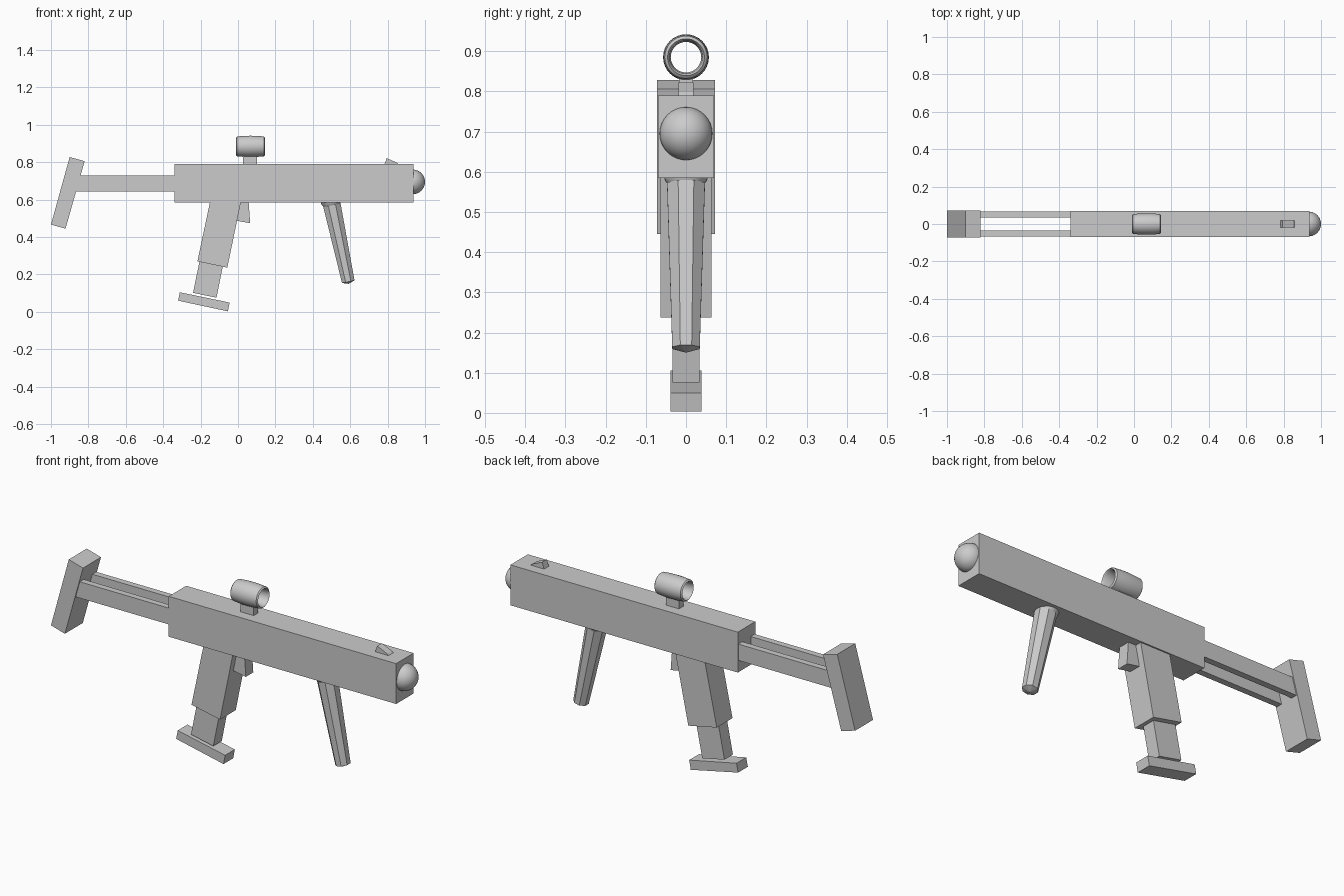
import bpy, bmesh
from math import pi, radians
from mathutils import Matrix, Vector

if "Cube" in bpy.data.objects:
    bpy.data.objects.remove(bpy.data.objects["Cube"])

GREY = (0.6, 0.6, 0.6, 1)
grey = bpy.data.materials.new("plain grey")
grey.use_nodes = True
grey.diffuse_color = GREY
grey.node_tree.nodes["Principled BSDF"].inputs["Base Color"].default_value = GREY


def finish(name, bm):
    bmesh.ops.recalc_face_normals(bm, faces=bm.faces[:])
    mesh = bpy.data.meshes.new(name)
    bm.to_mesh(mesh)
    bm.free()
    mesh.materials.append(grey)
    obj = bpy.data.objects.new(name, mesh)
    bpy.context.collection.objects.link(obj)
    return obj


def slab(name, outline, half, y=0):
    """Extrude an x-z outline along y."""
    bm = bmesh.new()
    face = bm.faces.new([bm.verts.new((x, y - half, z)) for x, z in outline])
    side = bmesh.ops.extrude_face_region(bm, geom=[face])["geom"]
    verts = [v for v in side if isinstance(v, bmesh.types.BMVert)]
    bmesh.ops.translate(bm, verts=verts, vec=(0, 2 * half, 0))
    return finish(name, bm)


def box(name, x0, x1, z0, z1, half, y=0):
    return slab(name, [(x0, z0), (x1, z0), (x1, z1), (x0, z1)], half, y)


def lathe(name, profile, steps, matrix, closed=False):
    """Spin a (radius, height) profile about z, then place it."""
    bm = bmesh.new()
    verts = [bm.verts.new((r, 0, h)) for r, h in profile]
    edges = [bm.edges.new(p) for p in zip(verts, verts[1:])]
    if closed:
        edges.append(bm.edges.new((verts[-1], verts[0])))
    bmesh.ops.spin(bm, geom=verts + edges, cent=(0, 0, 0), axis=(0, 0, 1),
                   angle=2 * pi, steps=steps)
    bmesh.ops.remove_doubles(bm, verts=bm.verts[:], dist=0.0005)
    bm.transform(matrix)
    return finish(name, bm)


# Body and sliding stock
box("body", -0.34, 0.937, 0.585, 0.79, 0.07)
for side, y in (("left", 0.05), ("right", -0.05)):
    box(side + "_stock_bar", -0.88, -0.33, 0.645, 0.728, 0.016, y)
slab("stock_plate", [(-1, 0.467), (-0.922, 0.445), (-0.82, 0.806), (-0.9, 0.828)], 0.072)

# Grip, its lower extension and foot
slab("grip", [(-0.217, 0.27), (-0.057, 0.237), (0.02, 0.61), (-0.145, 0.61)], 0.063)
slab("grip_extension", [(-0.24, 0.102), (-0.115, 0.076), (-0.08, 0.25), (-0.205, 0.276)], 0.034)
slab("grip_foot", [(-0.32, 0.06), (-0.054, 0.003), (-0.045, 0.05), (-0.311, 0.105)], 0.039)
slab("trigger", [(-0.005, 0.487), (0.065, 0.474), (0.056, 0.6), (0.012, 0.6)], 0.03)

# Slanted eight-sided fore grip with a collar and blunt tip
top, tip = Vector((0.497, 0, 0.595)), Vector((0.592, 0, 0.15))
axis = tip - top
length = axis.length
place = (Matrix.Translation(top) @ axis.to_track_quat("Z", "Y").to_matrix().to_4x4()
         @ Matrix.Rotation(radians(22.5), 4, "Z"))
lathe("fore_grip", [(0, 0.02), (0.051, 0.026), (0.037, length - 0.012), (0, length)], 8, place)
collar = lathe("fore_grip_collar", [(0, -0.02), (0.058, -0.01), (0.053, 0.015), (0.04, 0.034),
                                    (0, 0.035)], 24, place)

# Hollow barrel-shaped sight tube on its mount
lathe("sight_tube", [(0.046, -0.078), (0.053, -0.072), (0.056, -0.035), (0.057, 0),
                     (0.056, 0.035), (0.053, 0.072), (0.046, 0.078), (0.041, 0.07),
                     (0.038, 0), (0.041, -0.07)], 32,
      Matrix.Translation((0.067, 0, 0.885)) @ Matrix.Rotation(pi / 2, 4, "Y"), True)
box("sight_mount", 0.027, 0.101, 0.78, 0.84, 0.018)
slab("front_sight", [(0.78, 0.78), (0.87, 0.78), (0.85, 0.798), (0.795, 0.822)], 0.019)

# Round muzzle
bm = bmesh.new()
bmesh.ops.create_uvsphere(bm, u_segments=32, v_segments=16, radius=0.066)
bm.transform(Matrix.Translation((0.934, 0, 0.695)))
muzzle = finish("muzzle_ball", bm)

# Smooth the round parts
for name in ("sight_tube", "muzzle_ball", "fore_grip_collar"):
    bpy.ops.object.select_all(action="DESELECT")
    obj = bpy.data.objects[name]
    obj.select_set(True)
    bpy.context.view_layer.objects.active = obj
    bpy.ops.object.shade_smooth_by_angle(angle=radians(40))
